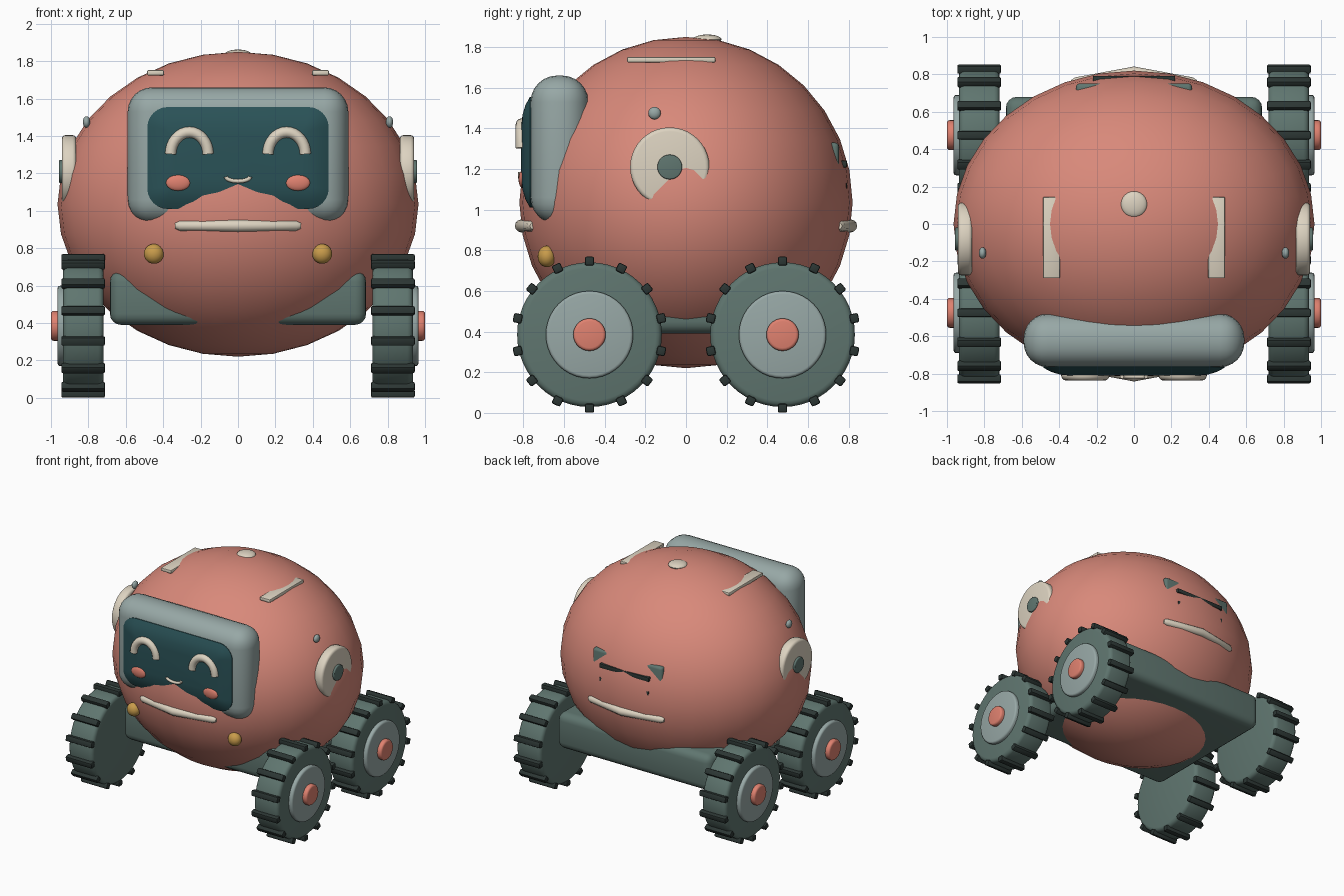
import bpy
import bmesh
from math import radians, pi, sin, cos, tau
from mathutils import Matrix, Vector

cube = bpy.data.objects.get("Cube")
if cube:
    bpy.data.objects.remove(cube, do_unlink=True)


def material(name, rgb):
    m = bpy.data.materials.new(name)
    m.use_nodes = True
    m.diffuse_color = (*rgb, 1)
    bsdf = next(n for n in m.node_tree.nodes if n.type == 'BSDF_PRINCIPLED')
    bsdf.inputs["Base Color"].default_value = (*rgb, 1)
    return m


CORAL = material("coral", (0.69, 0.25, 0.195))
BLUSH = material("blush", (0.74, 0.22, 0.16))
CREAM = material("cream", (0.72, 0.65, 0.53))
SLATE = material("slate", (0.115, 0.18, 0.16))
STEEL = material("steel", (0.31, 0.39, 0.38))
SCREEN = material("screen_teal", (0.023, 0.084, 0.095))
RUBBER = material("rubber", (0.025, 0.037, 0.034))
GOLD = material("gold", (0.58, 0.33, 0.07))


def add_mesh(me, name, mat):
    me.name = name
    me.materials.clear()
    me.materials.append(mat)
    me.shade_smooth()
    me.set_sharp_from_angle(angle=radians(40))
    ob = bpy.data.objects.new(name, me)
    bpy.context.scene.collection.objects.link(ob)
    return ob


def finish(bm, name, mat):
    bmesh.ops.recalc_face_normals(bm, faces=bm.faces)
    me = bpy.data.meshes.new(name)
    bm.to_mesh(me)
    bm.free()
    return add_mesh(me, name, mat)


def round_edges(bm, width, segments):
    edges = [e for e in bm.edges if e.calc_face_angle(0) > radians(40)]
    bmesh.ops.bevel(bm, geom=edges, offset=width, segments=segments,
                    profile=0.5, affect='EDGES', clamp_overlap=True)


def box(name, mat, low, high, bevel=0.01, segments=2):
    low, high = Vector(low), Vector(high)
    bm = bmesh.new()
    place = Matrix.Translation((low + high) / 2) @ Matrix.Diagonal((*(high - low), 1))
    bmesh.ops.create_cube(bm, size=1, matrix=place)
    round_edges(bm, bevel, segments)
    return finish(bm, name, mat)


def ball(name, mat, centre, radii, u=24, v=12):
    bm = bmesh.new()
    place = Matrix.Translation(centre) @ Matrix.Diagonal((*radii, 1))
    bmesh.ops.create_uvsphere(bm, u_segments=u, v_segments=v, radius=1, matrix=place)
    return finish(bm, name, mat)


def disc(name, mat, side, x0, x1, y, z, radius, bevel, sides=40):
    """Bevelled cylinder along x, from x0 to x1 on the given side."""
    bm = bmesh.new()
    place = Matrix.Translation((side * (x0 + x1) / 2, y, z)) @ Matrix.Rotation(pi / 2, 4, 'Y')
    bmesh.ops.create_cone(bm, cap_ends=True, segments=sides, radius1=radius,
                          radius2=radius, depth=x1 - x0, matrix=place)
    round_edges(bm, bevel, 3)
    return finish(bm, name, mat)


def tube(name, mat, points, radius, taper=None):
    cu = bpy.data.curves.new(name, 'CURVE')
    cu.dimensions = '3D'
    cu.bevel_depth = radius
    cu.bevel_resolution = 4
    cu.use_fill_caps = True
    sp = cu.splines.new('POLY')
    sp.points.add(len(points) - 1)
    for i, p in enumerate(points):
        sp.points[i].co = (*p, 1)
        sp.points[i].radius = taper[i] if taper else 1
    ob = bpy.data.objects.new(name, cu)
    me = bpy.data.meshes.new_from_object(ob)
    bpy.data.objects.remove(ob)
    return add_mesh(me, name, mat)


def rounded_panel(name, mat, half_x, z0, z1, corner, rings):
    """Domed rounded rectangle lofted through (y, inset) rings."""
    bm = bmesh.new()
    mid, half_z = (z0 + z1) / 2, (z1 - z0) / 2
    loops = []
    for y, inset in rings:
        r = max(corner - inset, 0.03)
        loop = []
        for q, (sx, sz) in enumerate([(1, 1), (-1, 1), (-1, -1), (1, -1)]):
            for k in range(7):
                a = (q + k / 6) * pi / 2
                loop.append(bm.verts.new((sx * (half_x - inset - r) + r * cos(a), y,
                                          mid + sz * (half_z - inset - r) + r * sin(a))))
        loops.append(loop)
    n = len(loops[0])
    for a, b in zip(loops, loops[1:]):
        for i in range(n):
            j = (i + 1) % n
            bm.faces.new((a[i], a[j], b[j], b[i]))
    bm.faces.new(loops[0])
    bm.faces.new(loops[-1])
    return finish(bm, name, mat)


# Body and chassis
ball("body", CORAL, (0, 0, 1.035), (0.965, 0.82, 0.815), 32, 16)
box("chassis", SLATE, (-0.685, -0.5, 0.39), (0.685, 0.68, 0.68), 0.06, 4)

# Face display
box("display_frame", STEEL, (-0.59, -0.765, 0.93), (0.59, -0.48, 1.66), 0.13, 6)
rounded_panel("display_screen", SCREEN, 0.485, 1.01, 1.555, 0.11,
              [(-0.7, 0), (-0.768, 0), (-0.79, 0.04), (-0.805, 0.09), (-0.811, 0.15)])
tube("smile", CREAM, [(0.065 * cos(a), -0.816, 1.183 - 0.025 * sin(a))
                      for a in [pi * i / 12 for i in range(13)]], 0.011)

# Front and rear bumper strips
for end, label in ((-1, "front"), (1, "rear")):
    path = [(-0.335, 0.752), (-0.31, 0.757), (0, 0.81), (0.31, 0.757), (0.335, 0.752)]
    tube(label + "_bumper_strip", CREAM, [(x, end * y, 0.92) for x, y in path],
         0.032, [0.5, 0.85, 1, 0.85, 0.5])

# Rear vent, mostly sunk into the body
box("rear_vent", SLATE, (-0.31, 0.6, 0.83), (0.31, 0.752, 1.33), 0.02, 3)
for i in range(3):
    z = 1.225 - 0.11 * i
    box(f"vent_slat_{i + 1}", RUBBER, (-0.22, 0.7, z - 0.017), (0.22, 0.792, z + 0.017), 0.005)

ball("top_cap", CREAM, (0, 0.105, 1.838), (0.07, 0.07, 0.024))

for side, label in ((1, "left"), (-1, "right")):
    # Eyes, cheeks and lamps
    arc = [pi * i / 16 for i in range(17)]
    tube(label + "_eye", CREAM, [(side * 0.26 + 0.1 * cos(a), -0.808, 1.303 + 0.117 * sin(a))
                                 for a in arc], 0.03)
    ball(label + "_cheek", BLUSH, (side * 0.32, -0.806, 1.15), (0.065, 0.018, 0.043))
    ball(label + "_lamp", GOLD, (side * 0.45, -0.685, 0.77), (0.053, 0.045, 0.053))

    # Ear discs, side studs and roof rails
    disc(label + "_ear", CREAM, side, 0.865, 0.942, -0.08, 1.21, 0.195, 0.02)
    disc(label + "_ear_centre", SLATE, side, 0.9, 0.957, -0.08, 1.21, 0.061, 0.006, 28)
    ball(label + "_stud", STEEL, (side * 0.81, -0.155, 1.475), (0.02, 0.031, 0.031), 16, 8)
    x0, x1 = sorted((side * 0.395, side * 0.487))
    box(label + "_roof_rail", CREAM, (x0, -0.29, 1.724), (x1, 0.145, 1.752), 0.008)

    # Wheels
    for y, end in ((-0.475, "front"), (0.475, "rear")):
        name = f"{end}_{label}_"
        disc(name + "tire", SLATE, side, 0.718, 0.935, y, 0.385, 0.356, 0.03, 48)
        disc(name + "hub", STEEL, side, 0.9, 0.965, y, 0.385, 0.215, 0.015)
        disc(name + "hub_cap", BLUSH, side, 0.94, 1.0, y, 0.385, 0.08, 0.015, 28)
        bm = bmesh.new()
        for i in range(14):
            place = (Matrix.Translation((side * 0.828, y, 0.385))
                     @ Matrix.Rotation(tau * i / 14, 4, 'X')
                     @ Matrix.Translation((0, 0, 0.362))
                     @ Matrix.Diagonal((0.234, 0.046, 0.044, 1)))
            bmesh.ops.create_cube(bm, size=1, matrix=place)
        round_edges(bm, 0.009, 2)
        finish(bm, name + "treads", RUBBER)
